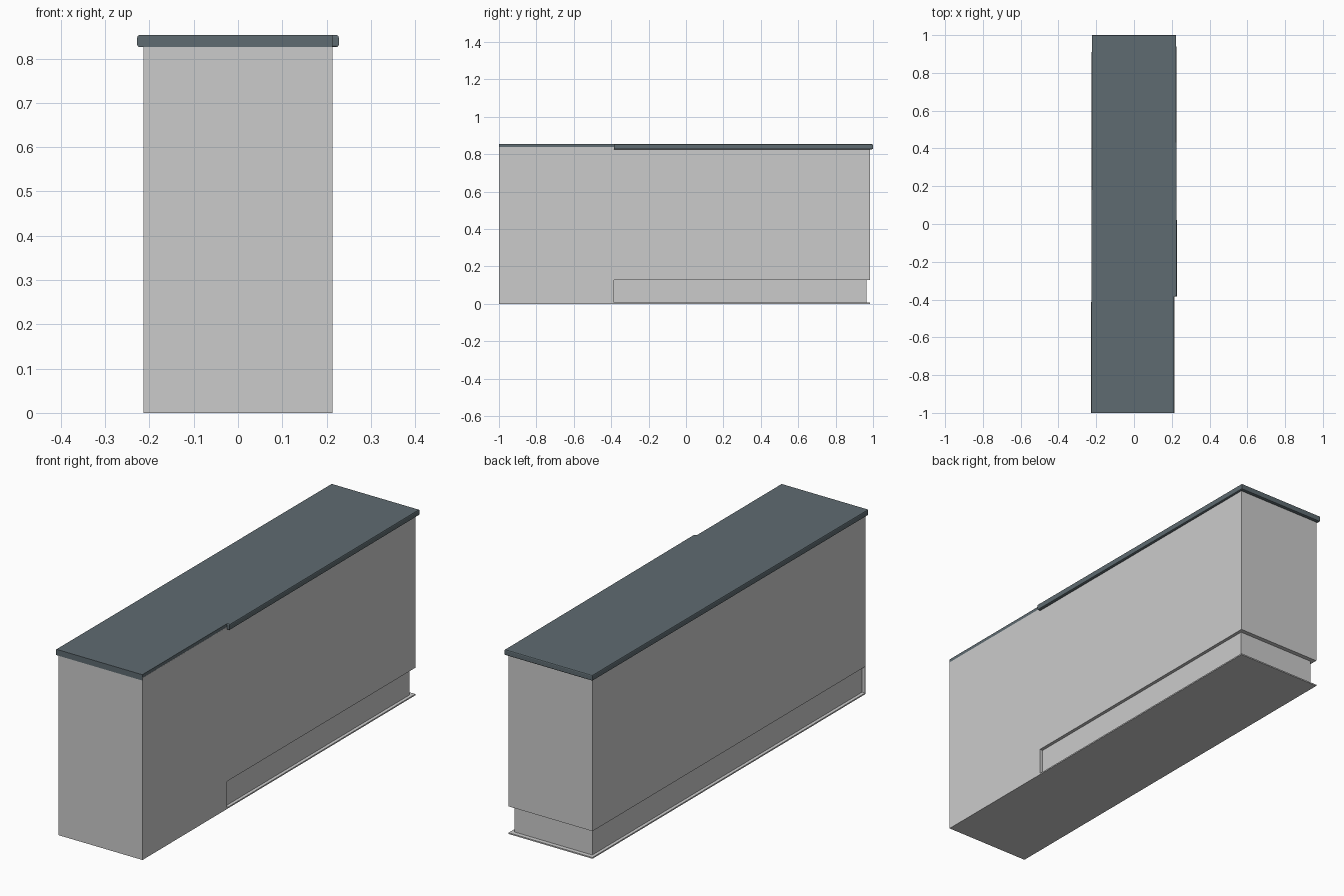
import bpy, bmesh

if "Cube" in bpy.data.objects:
    bpy.data.objects.remove(bpy.data.objects["Cube"])


def material(name, rgb):
    m = bpy.data.materials.new(name)
    m.diffuse_color = (*rgb, 1)
    m.use_nodes = True
    m.node_tree.nodes["Principled BSDF"].inputs["Base Color"].default_value = m.diffuse_color
    return m


def prism(name, outline, z0, z1, mat):
    """Extrude a flat xy outline from z0 to z1."""
    bm = bmesh.new()
    face = bm.faces.new([bm.verts.new((x, y, z0)) for x, y in outline])
    ext = bmesh.ops.extrude_face_region(bm, geom=[face])
    verts = [v for v in ext["geom"] if isinstance(v, bmesh.types.BMVert)]
    bmesh.ops.translate(bm, verts=verts, vec=(0, 0, z1 - z0))
    if face.is_valid is False:
        bm.faces.new([v for v in bm.verts if v.co.z == z0])
    bmesh.ops.recalc_face_normals(bm, faces=bm.faces[:])
    mesh = bpy.data.meshes.new(name)
    bm.to_mesh(mesh)
    bm.free()
    mesh.materials.append(mat)
    obj = bpy.data.objects.new(name, mesh)
    bpy.context.collection.objects.link(obj)
    return obj


grey = material("pale grey cabinet", (0.60, 0.60, 0.60))
slate = material("slate worktop", (0.113, 0.147, 0.165))

W = 0.2135      # half width of the cabinet
K = 0.1985      # half width of the recessed kick board
STEP = -0.385   # where the right side overhang and recess begin

# Cabinet body, its top tucked into the worktop
body = prism("cabinet_body",
             [(-W, -0.9995), (W, -0.9995), (W, 0.985), (-W, 0.985)],
             0, 0.838, grey)

# Toe-kick recess around the left, back and part of the right side
cutter = prism("kick_cutter",
               [(0.3, STEP), (0.3, 1.2), (-0.3, 1.2), (-0.3, -0.997),
                (-K, -0.997), (-K, 0.965), (K, 0.965), (K, STEP)],
               0.006, 0.127, grey)
cutter.hide_render = True
mod = body.modifiers.new("kick", "BOOLEAN")
mod.operation = "DIFFERENCE"
mod.solver = "EXACT"
mod.object = cutter
bpy.context.view_layer.objects.active = body
bpy.ops.object.modifier_apply(modifier=mod.name)
bpy.data.objects.remove(cutter)

# Worktop, overhanging except at the front and the front right side
top = prism("worktop",
            [(-0.2275, -1), (W - 0.0005, -1), (W - 0.0005, STEP),
             (0.2275, STEP), (0.2235, 1), (-0.2235, 1)],
            0.826, 0.853, slate)

# Softened long edges on the overhanging sides
bm = bmesh.new()
bm.from_mesh(top.data)
edges = []
for e in bm.edges:
    a, b = e.verts[0].co, e.verts[1].co
    mid = (a + b) / 2
    flat = abs(a.z - b.z) < 1e-5
    if flat and (mid.y > 0.9 or abs(mid.x) > 0.22):
        edges.append(e)
bmesh.ops.bevel(bm, geom=edges, offset=0.005, segments=2, profile=0.5,
                affect="EDGES")
bm.to_mesh(top.data)
bm.free()
